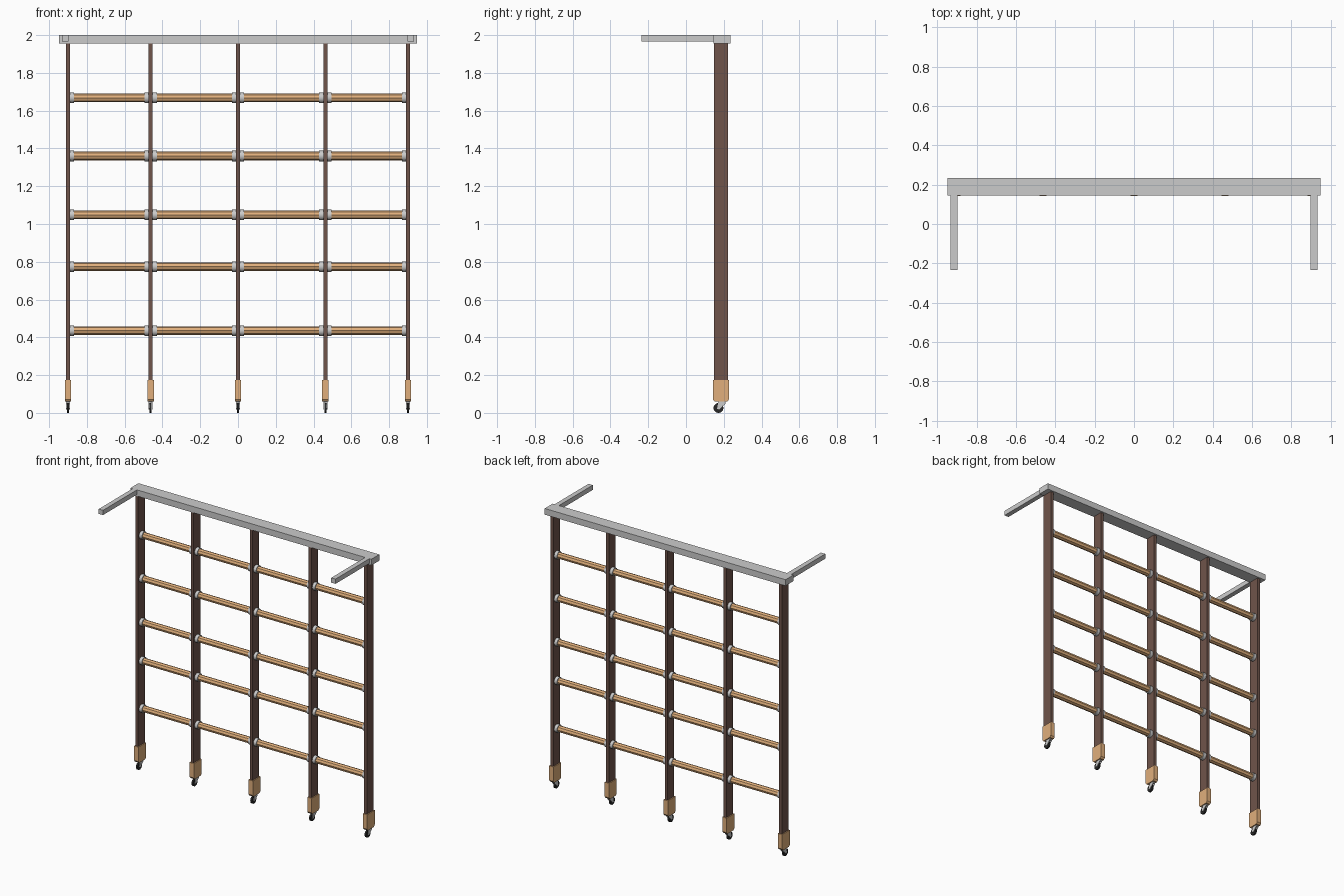
import bpy, bmesh, math
from mathutils import Matrix, Vector

if "Cube" in bpy.data.objects:
    bpy.data.objects.remove(bpy.data.objects["Cube"])


def material(name, rgb):
    m = bpy.data.materials.new(name)
    m.diffuse_color = (*rgb, 1)
    m.use_nodes = True
    m.node_tree.nodes["Principled BSDF"].inputs["Base Color"].default_value = m.diffuse_color
    return m


DARK_WOOD = material("dark_wood", (0.16, 0.09, 0.07))
PALE_WOOD = material("pale_wood", (0.75, 0.43, 0.20))
RUBBER = material("rubber", (0.02, 0.02, 0.02))


def finish(name, bm, mat=None):
    bmesh.ops.recalc_face_normals(bm, faces=bm.faces)
    me = bpy.data.meshes.new(name)
    bm.to_mesh(me)
    bm.free()
    ob = bpy.data.objects.new(name, me)
    bpy.context.collection.objects.link(ob)
    if mat:
        me.materials.append(mat)
    return ob


def box(name, x, y, z, mat=None):
    """Box from (min, max) ranges on each axis."""
    bm = bmesh.new()
    size = [r[1] - r[0] for r in (x, y, z)]
    mid = Vector([(r[0] + r[1]) / 2 for r in (x, y, z)])
    bmesh.ops.create_cube(bm, size=1, matrix=Matrix.Translation(mid) @ Matrix.Diagonal((*size, 1)))
    return finish(name, bm, mat)


def rod(name, x0, x1, y, z, r, sides, mat=None):
    """Cylinder lying along x, with a vertex line facing the front."""
    bm = bmesh.new()
    place = Matrix.Translation(((x0 + x1) / 2, y, z)) @ Matrix.Rotation(math.pi / 2, 4, 'Y')
    bmesh.ops.create_cone(bm, cap_ends=True, segments=sides, radius1=r, radius2=r,
                          depth=x1 - x0, matrix=place)
    return finish(name, bm, mat)


def slab(name, x0, x1, profile, mat=None):
    """Side profile in (y, z), extruded along x."""
    bm = bmesh.new()
    face = bm.faces.new([bm.verts.new((x0, y, z)) for y, z in profile])
    ext = bmesh.ops.extrude_face_region(bm, geom=[face])
    bmesh.ops.translate(bm, vec=(x1 - x0, 0, 0),
                        verts=[v for v in ext["geom"] if isinstance(v, bmesh.types.BMVert)])
    return finish(name, bm, mat)


POSTS = [-0.90, -0.463, 0.0, 0.463, 0.90]
RUNGS = [0.435, 0.774, 1.048, 1.36, 1.668]
YC = 0.185       # depth centre of the rack
HALF = 0.011     # half thickness of a post

# Top rail and the two arms reaching forward
box("top_rail", (-0.948, 0.948), (0.146, 0.235), (1.956, 2.0))
for s in (-1, 1):
    box("support_arm", (s * 0.915 - 0.017, s * 0.915 + 0.017), (-0.235, 0.146), (1.966, 2.0))

for x in POSTS:
    # Upright and its wooden foot with clipped lower corners
    box("upright_post", (x - HALF, x + HALF), (YC - 0.037, YC + 0.037), (0.15, 1.956), DARK_WOOD)
    slab("foot_block", x - 0.017, x + 0.017,
         [(YC - 0.043, 0.175), (YC - 0.043, 0.072), (YC - 0.034, 0.06),
          (YC + 0.034, 0.06), (YC + 0.043, 0.072), (YC + 0.043, 0.175)], PALE_WOOD)
    # Caster: wheel, fork plates and mounting cap
    wheel = rod("caster_wheel", x - 0.006, x + 0.006, 0.172, 0.026, 0.026, 24, RUBBER)
    for s in (-1, 1):
        slab("caster_fork", x + s * 0.0065, x + s * 0.0095,
             [(0.164, 0.022), (0.176, 0.018), (0.208, 0.048), (0.208, 0.06), (0.172, 0.06)])
    box("caster_cap", (x - 0.0095, x + 0.0095), (0.176, 0.208), (0.052, 0.06))

# Rungs between neighbouring posts with socket collars at both ends
for z in RUNGS:
    for a, b in zip(POSTS, POSTS[1:]):
        a, b = a + HALF, b - HALF
        rod("rung", a, b, YC, z, 0.0225, 8, PALE_WOOD)
        rod("left_socket", a, a + 0.022, YC, z, 0.028, 16)
        rod("right_socket", b - 0.022, b, YC, z, 0.028, 16)

# Smooth the round parts, keeping sharp rims
bpy.ops.object.select_all(action='DESELECT')
for ob in bpy.data.objects:
    if "socket" in ob.name or "wheel" in ob.name:
        ob.select_set(True)
        bpy.context.view_layer.objects.active = ob
bpy.ops.object.shade_smooth_by_angle(angle=math.radians(35))
